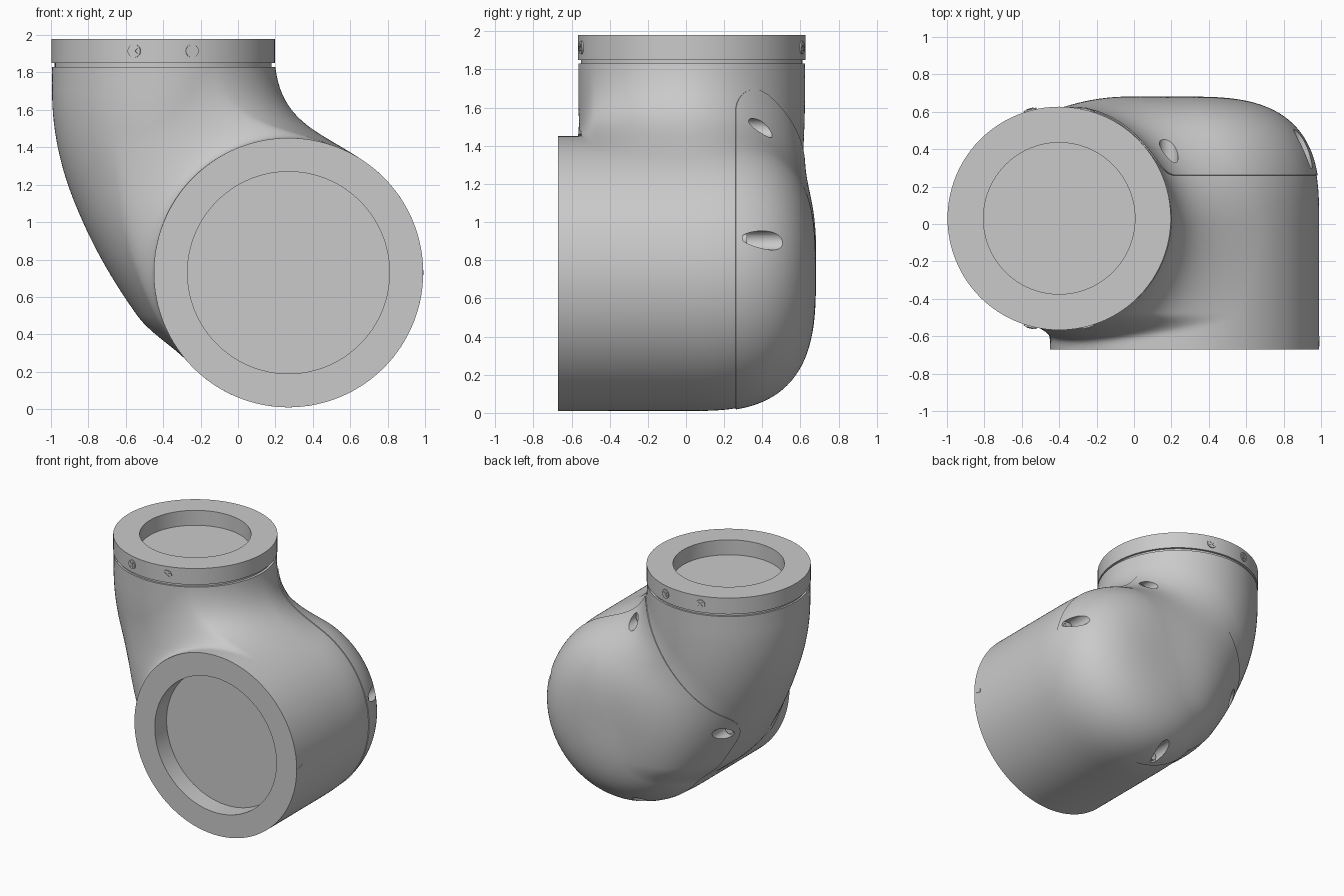
import bpy, bmesh, math
from mathutils import Vector, Matrix

cube = bpy.data.objects.get("Cube")
if cube:
    bpy.data.objects.remove(cube)

grey = bpy.data.materials.new("plain grey")
grey.use_nodes = True
COLOUR = (0.59, 0.59, 0.59, 1)
grey.diffuse_color = COLOUR
grey.node_tree.nodes["Principled BSDF"].inputs["Base Color"].default_value = COLOUR

BARREL_X, BARREL_Z, BARREL_R = 0.27, 0.73, 0.72
NECK_X, NECK_Y, NECK_R = -0.4, 0.03, 0.594
FRONT, NECK_TOP, TOP = -0.67, 1.83, 1.98


def make_object(name, bm):
    bmesh.ops.recalc_face_normals(bm, faces=bm.faces)
    mesh = bpy.data.meshes.new(name)
    bm.to_mesh(mesh)
    bm.free()
    mesh.materials.append(grey)
    obj = bpy.data.objects.new(name, mesh)
    bpy.context.collection.objects.link(obj)
    return obj


def select(obj):
    bpy.ops.object.select_all(action='DESELECT')
    obj.select_set(True)
    bpy.context.view_layer.objects.active = obj


def smooth(obj):
    select(obj)
    bpy.ops.object.shade_smooth_by_angle(angle=math.radians(35))


def rod(name, start, end, radius, sides=32):
    start, end = Vector(start), Vector(end)
    turn = (end - start).to_track_quat('Z', 'Y').to_matrix().to_4x4()
    bm = bmesh.new()
    bmesh.ops.create_cone(bm, cap_ends=True, segments=sides, radius1=radius, radius2=radius,
                          depth=(end - start).length,
                          matrix=Matrix.Translation((start + end) / 2) @ turn)
    return make_object(name, bm)


def ramp(v, low, high):
    t = min(max((v - low) / (high - low), 0), 1)
    return t * t * (3 - 2 * t)


def field(x, y, z):
    """Signed shape of the elbow: a domed barrel blended into a curved neck."""
    r = math.hypot(x - BARREL_X, z - BARREL_Z) / BARREL_R
    barrel = ((r ** 3 + (max(y, 0) / 0.675) ** 3) ** (1 / 3) - 1) * BARREL_R
    drop = max(1.7 - max(z, 0.1), 0) ** 2
    shift = 0.17 * drop
    half_x, half_y = NECK_R - shift, NECK_R - 0.09 * drop
    neck = (math.hypot((x - NECK_X - shift) / half_x, (y - NECK_Y) / half_y) - 1) * half_x
    neck += 4 * max(0.5 - z, 0) ** 2
    blend = (0.22 + 0.26 * ramp(z, 0.2, 1.15)) * (1 - 0.3 * ramp(y, 0, 0.5))
    blend *= 0.22 + 0.78 * ramp(y, FRONT, -0.48)
    h = max(blend - abs(barrel - neck), 0)
    solid = min(barrel, neck) - h * h / (4 * blend)
    return max(solid, FRONT - 0.12 - y, z - NECK_TOP - 0.12)


def hit(origin, direction):
    """Point where a ray leaves the elbow."""
    near, far = 0.0, 2.0
    for _ in range(18):
        mid = (near + far) / 2
        if field(*(origin + direction * mid)) < 0:
            near = mid
        else:
            far = mid
    return origin + direction * near


def bisect(bm, point, normal):
    geom = bm.verts[:] + bm.edges[:] + bm.faces[:]
    bmesh.ops.bisect_plane(bm, geom=geom, dist=1e-5, plane_co=point, plane_no=normal,
                           clear_inner=True)


# Elbow skin, shaped from a ball
skin = bmesh.new()
bmesh.ops.create_icosphere(skin, subdivisions=7, radius=1)
core = Vector((-0.05, 0, 0.95))
for v in skin.verts:
    v.co = hit(core, v.co.normalized())
cap_skin = skin.copy()

# Elbow body, cut flat at the neck and the front
for point, normal in (((0, FRONT, 0), (0, 1, 0)), ((0, 0, NECK_TOP), (0, 0, -1))):
    bisect(skin, point, normal)
    rim = [e for e in skin.edges if e.is_boundary]
    bmesh.ops.holes_fill(skin, edges=rim, sides=0)
elbow = make_object("elbow_body", skin)

# Back cover: straight seam, diagonal seam and a rounded corner between them
ROUND, DIAGONAL = 0.18, Vector((1, 0, -1)).normalized()
BACK = Vector((0, 1, 0))
middle = BACK * (0.26 + ROUND) + DIAGONAL * (ROUND - 1.62 / math.sqrt(2))
for step in range(10):
    t = math.radians(step * 10)
    normal = BACK * math.cos(t) + DIAGONAL * math.sin(t)
    bisect(cap_skin, middle - normal * ROUND, normal)
cover = make_object("back_cover", cap_skin)
shell = cover.modifiers.new("shell", 'SOLIDIFY')
shell.thickness, shell.offset = 0.012, 0

# Cutters: front socket and four screw pockets running to the back
front_cutter = rod("front_socket_cutter", (BARREL_X, FRONT - 0.1, BARREL_Z),
                   (BARREL_X, FRONT + 0.15, BARREL_Z), 0.54, 96)
start = Vector((0.1, 0.36, 0.85))
pockets = []
for i, (x, z) in enumerate(((0.92, 0.905), (0.2, 1.6), (-0.65, 0.81), (0.09, 0.03))):
    aim = (Vector((x, 0.36, z)) - start).normalized()
    spot = hit(start, aim) - aim * 0.025
    spot.y = 0.3
    pockets.append(rod(f"pocket_cutter_{i}", spot, spot + BACK * 0.6, 0.05))
    smooth(rod(f"cover_screw_{i}", spot - BACK * 0.01, spot + BACK * 0.02, 0.035))

for obj, cutters in ((elbow, [front_cutter] + pockets), (cover, pockets)):
    for cutter in cutters:
        cut = obj.modifiers.new("cut", 'BOOLEAN')
        cut.operation, cut.solver, cut.object = 'DIFFERENCE', 'EXACT', cutter
    select(obj)
    for mod in list(obj.modifiers):
        bpy.ops.object.modifier_apply(modifier=mod.name)
    smooth(obj)
for cutter in [front_cutter] + pockets:
    cutter.hide_render = True
    cutter.hide_set(True)

# Collar with a groove below and a round socket on top
bm = bmesh.new()
profile = ((0, 1.86), (0.405, 1.86), (0.405, TOP), (0.597, TOP),
           (0.597, 1.85), (0.58, 1.85), (0.58, 1.82), (0, 1.82))
ring = [bm.verts.new((NECK_X + r, NECK_Y, z)) for r, z in profile]
edges = [bm.edges.new(pair) for pair in zip(ring, ring[1:])]
bmesh.ops.spin(bm, geom=ring + edges, cent=(NECK_X, NECK_Y, 0), axis=(0, 0, 1),
               angle=math.tau, steps=96, use_merge=True)
bmesh.ops.remove_doubles(bm, verts=bm.verts, dist=1e-4)
smooth(make_object("collar", bm))

# Collar screws with crossed drives, two in front and two behind
for i, degrees in enumerate((75, 105, 255, 285)):
    a = math.radians(degrees)
    out = Vector((math.cos(a), math.sin(a), 0))
    centre = Vector((NECK_X, NECK_Y, 1.915)) + out * NECK_R
    smooth(rod(f"collar_screw_{i}", centre - out * 0.02, centre + out * 0.01, 0.035))
    for tilt in (45, 135):
        bm = bmesh.new()
        spin = Matrix.Rotation(a, 4, 'Z') @ Matrix.Rotation(math.radians(tilt), 4, 'X')
        bmesh.ops.create_cube(bm, size=1, matrix=Matrix.Translation(centre + out * 0.011)
                              @ spin @ Matrix.Diagonal((0.008, 0.045, 0.01, 1)))
        make_object(f"collar_screw_{i}_drive_{tilt}", bm)

# Small pointer on the side of the barrel
tip = Vector((BARREL_X + BARREL_R - 0.002, -0.655, BARREL_Z))
bm = bmesh.new()
corners = [bm.verts.new(tip + Vector(c)) for c in ((0, 0, 0), (0, 0.055, 0.014), (0, 0.055, -0.014))]
face = bm.faces.new(corners)
lift = bmesh.ops.extrude_face_region(bm, geom=[face])["geom"]
bmesh.ops.translate(bm, vec=(0.005, 0, 0), verts=[g for g in lift if isinstance(g, bmesh.types.BMVert)])
make_object("alignment_pointer", bm)
